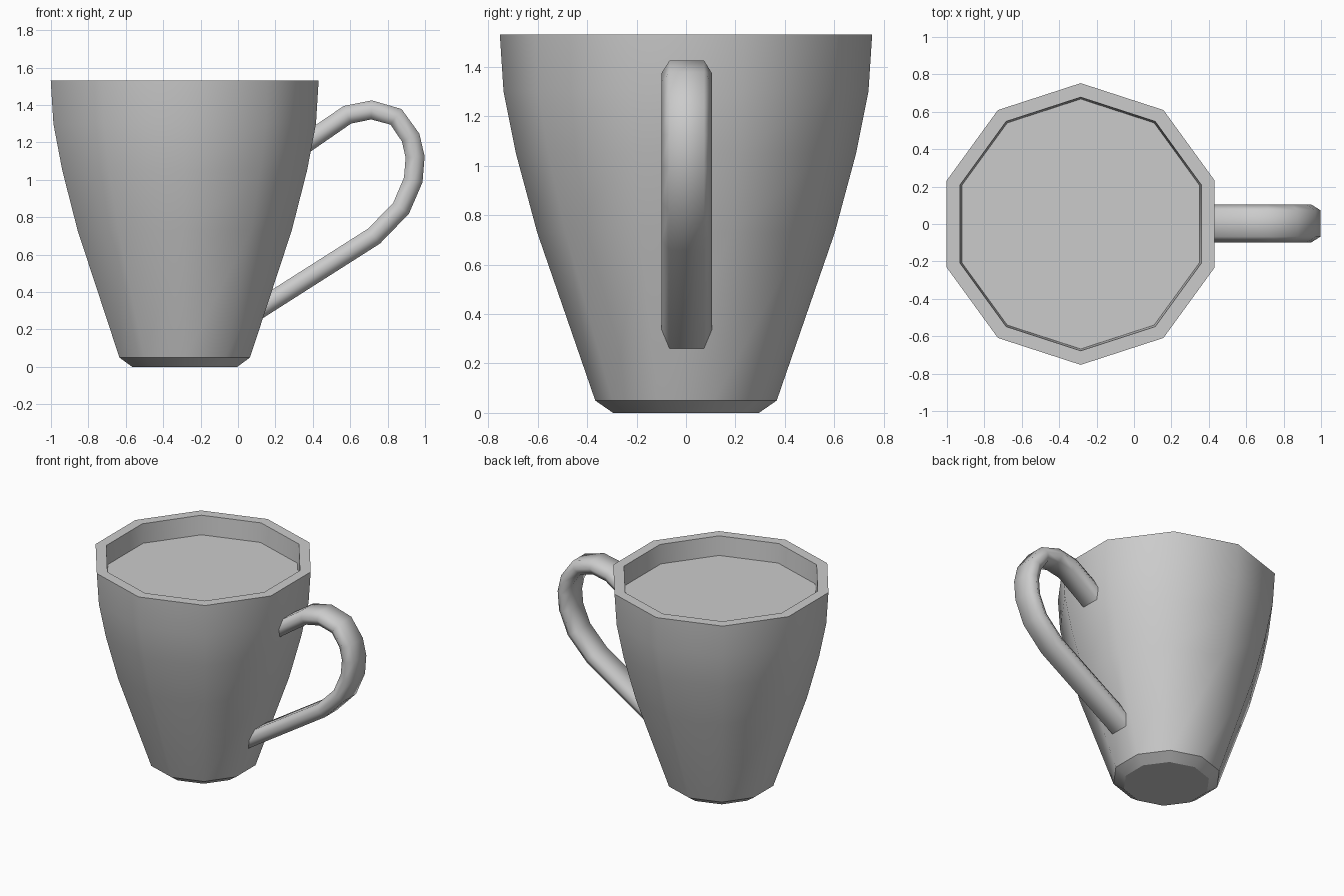
import bpy, bmesh, math
from mathutils import Vector

if "Cube" in bpy.data.objects:
    bpy.data.objects.remove(bpy.data.objects["Cube"])

CX = -0.285   # cup axis
SIDES = 10


def finish(bm, name):
    bmesh.ops.recalc_face_normals(bm, faces=bm.faces)
    for f in bm.faces:
        f.smooth = True
    me = bpy.data.meshes.new(name)
    bm.to_mesh(me)
    bm.free()
    ob = bpy.data.objects.new(name, me)
    bpy.context.collection.objects.link(ob)
    return ob


def skin(name, rings, sharp=()):
    """Bridge closed rings of points, cap both ends, keep chosen rings sharp."""
    bm = bmesh.new()
    loops = [[bm.verts.new(p) for p in ring] for ring in rings]
    n = len(loops[0])
    for a, b in zip(loops, loops[1:]):
        for i in range(n):
            j = (i + 1) % n
            bm.faces.new((a[i], a[j], b[j], b[i]))
    bm.faces.new(loops[0])
    bm.faces.new(loops[-1])
    for k in set(sharp) | {0, len(loops) - 1}:
        for i in range(n):
            bm.edges.get((loops[k][i], loops[k][(i + 1) % n])).smooth = False
    return finish(bm, name)


def decagon(r, z):
    return [(CX + r * math.cos(a), r * math.sin(a), z)
            for a in (math.pi / 2 + 2 * math.pi * i / SIDES for i in range(SIDES))]


# Cup: outer wall, rim, short inner wall, closed at the drink surface
profile = [(0.295, 0), (0.367, 0.05), (0.602, 0.73), (0.688, 1.05),
           (0.738, 1.30), (0.753, 1.53), (0.678, 1.53), (0.668, 1.39)]
skin("cup", [decagon(r, z) for r, z in profile], sharp=(1, 5, 6))

# Handle: flattened hexagon swept along a side-view path
path = [Vector((x, 0, z)) for x, z in
        [(0.34, 1.18), (0.585, 1.348), (0.714, 1.374), (0.845, 1.337),
         (0.923, 1.226), (0.947, 1.122), (0.937, 1.0), (0.872, 0.848),
         (0.727, 0.699), (0.07, 0.281)]]
section = [(0.102, 0), (0.07, 0.051), (-0.07, 0.051),
           (-0.102, 0), (-0.07, -0.051), (0.07, -0.051)]
rings = []
for i, p in enumerate(path):
    d_in = (p - path[max(i - 1, 0)]).normalized()
    d_out = (path[min(i + 1, len(path) - 1)] - p).normalized()
    t = (d_in + d_out).normalized()
    normal = Vector((-t.z, 0, t.x))
    rings.append([p + normal * h + Vector((0, y + 0.003, 0)) for y, h in section])
skin("handle", rings)
